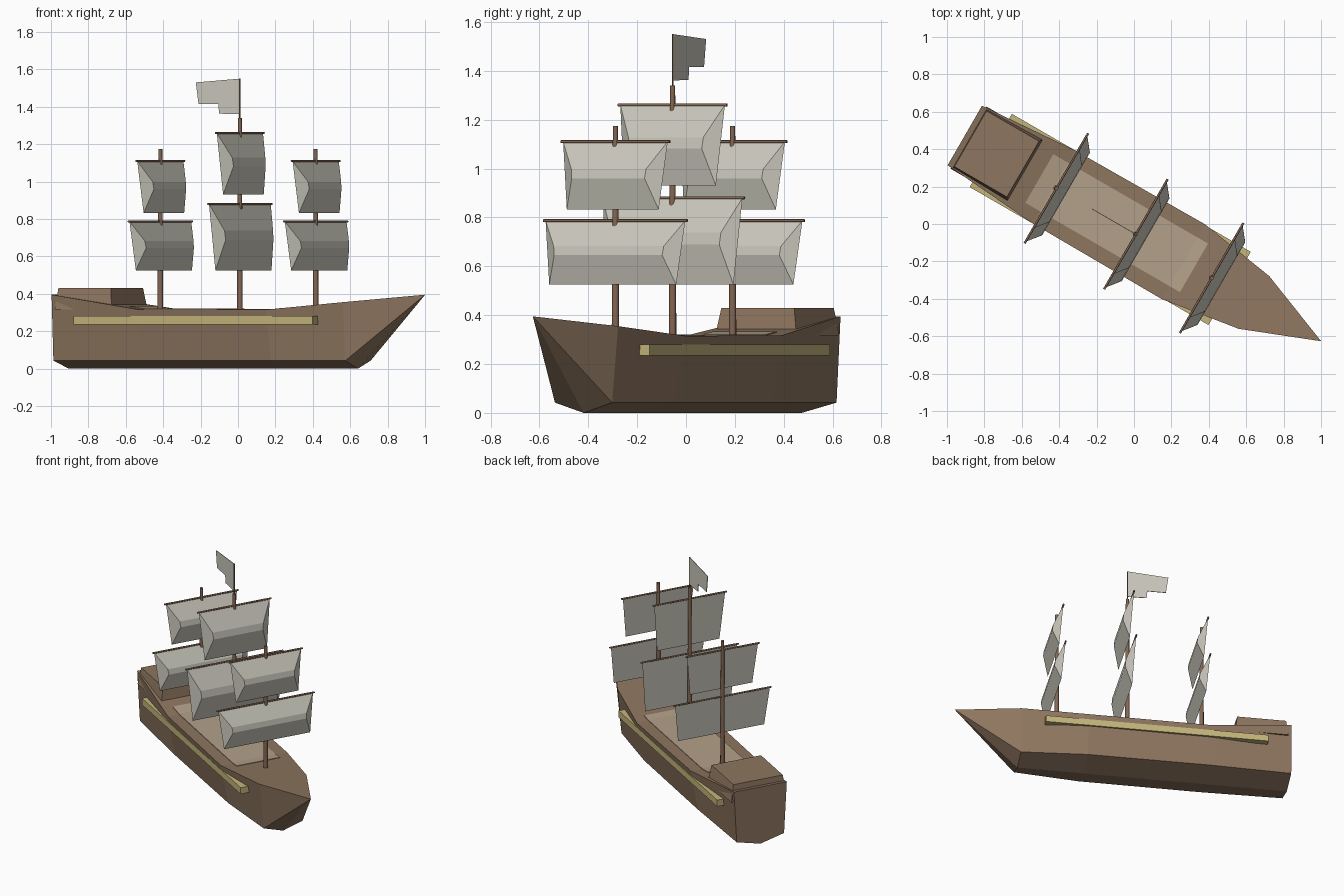
import bpy, bmesh, math
from mathutils import Matrix, Vector

if "Cube" in bpy.data.objects:
    bpy.data.objects.remove(bpy.data.objects["Cube"])

# Ship frame: u runs toward the bow, v to port; the whole ship is turned 30 degrees
SHIP = Matrix.Rotation(math.radians(-30), 4, 'Z') @ Matrix.Translation((0, -0.0425, 0))


def material(name, rgb):
    m = bpy.data.materials.new(name)
    m.diffuse_color = (*rgb, 1)
    m.use_nodes = True
    m.node_tree.nodes["Principled BSDF"].inputs["Base Color"].default_value = m.diffuse_color
    return m


HULL = material("hull_brown", (0.27, 0.18, 0.115))
WOOD = material("mast_brown", (0.23, 0.135, 0.085))
DECK = material("deck_tan", (0.45, 0.355, 0.25))
GOLD = material("rail_gold", (0.55, 0.46, 0.20))
CLOTH = material("sail_cloth", (0.60, 0.585, 0.51))


def finish(name, bm, mat):
    bmesh.ops.recalc_face_normals(bm, faces=bm.faces)
    bmesh.ops.transform(bm, matrix=SHIP, verts=bm.verts)
    me = bpy.data.meshes.new(name)
    bm.to_mesh(me)
    bm.free()
    me.materials.append(mat)
    ob = bpy.data.objects.new(name, me)
    bpy.context.collection.objects.link(ob)
    return ob


def loft(name, rings, mat, closed_ring=True):
    """Skin between rings of equal point count and cap both ends."""
    bm = bmesh.new()
    rows = [[bm.verts.new(p) for p in r] for r in rings]
    n = len(rows[0])
    for a, b in zip(rows, rows[1:]):
        for i in range(n if closed_ring else n - 1):
            j = (i + 1) % n
            bm.faces.new((a[i], a[j], b[j], b[i]))
    if closed_ring:
        bm.faces.new(rows[0])
        bm.faces.new(rows[-1])
    bmesh.ops.remove_doubles(bm, verts=bm.verts, dist=1e-5)
    return finish(name, bm, mat)


def rod(name, a, b, r1, r2, mat, sides=8):
    a, b = Vector(a), Vector(b)
    bm = bmesh.new()
    rot = (b - a).to_track_quat('Z', 'Y').to_matrix().to_4x4()
    bmesh.ops.create_cone(bm, cap_ends=True, segments=sides, radius1=r1, radius2=r2,
                          depth=(b - a).length, matrix=Matrix.Translation((a + b) / 2) @ rot)
    ob = finish(name, bm, mat)
    bpy.context.view_layer.objects.active = ob
    ob.select_set(True)
    bpy.ops.object.shade_smooth_by_angle(angle=math.radians(50))
    ob.select_set(False)


# Hull: (u, deck half width, deck height, chine half width)
stations = [(-1.02, 0.184, 0.395, 0.165), (-0.47, 0.226, 0.317, 0.180),
            (0.33, 0.231, 0.315, 0.178), (0.765, 0.163, 0.355, 0.135)]
bm = bmesh.new()
rows = [[bm.verts.new(p) for p in ((u, w, z), (u, c, 0.042), (u, 0, 0), (u, -c, 0.042), (u, -w, z))]
        for u, w, z, c in stations]
for a, b in zip(rows, rows[1:]):
    for i in range(5):
        bm.faces.new((a[i], a[(i + 1) % 5], b[(i + 1) % 5], b[i]))
bm.faces.new(rows[0])
tip = bm.verts.new((1.18, 0, 0.395))
for i in range(5):
    bm.faces.new((rows[-1][i], rows[-1][(i + 1) % 5], tip))
finish("hull", bm, HULL)

# Deck planking laid just above the hull top
loft("deck_planking", [[(u, 0.15, z), (u, -0.15, z), (u, -0.15, z - 0.006), (u, 0.15, z - 0.006)]
                       for u, z in ((-0.56, 0.334), (-0.47, 0.321), (0.33, 0.319), (0.395, 0.325))], DECK)

# Stern cabin with sloping walls
loft("stern_cabin", [[(u0, -w, z), (u1, -w, z), (u1, w, z), (u0, w, z)]
                     for u0, u1, w, z in ((-0.997, -0.645, 0.192, 0.315), (-0.985, -0.661, 0.172, 0.43))], HULL)

# Side rails
for side, s in (("port", 1), ("starboard", -1)):
    loft(side + "_rail", [[(u, s * 0.167, 0.235), (u, s * 0.226, 0.235), (u, s * 0.226, 0.28),
                           (u, s * 0.167, 0.28)] for u in (-0.86, 0.615)], GOLD)


def sail(name, u, top, bottom, half):
    """Flat-backed sail with a hipped belly toward the bow, hung from a yard."""
    h = top - bottom
    bm = bmesh.new()
    P = lambda du, v, z: bm.verts.new((u + du, v, z))
    w, wb, wr = half - 0.01, half - 0.04, half - 0.085
    shape = [(0.0, w, top), (0.055, wr + 0.005, top - 0.40 * h),
             (0.060, wr, top - 0.54 * h), (0.022, wb, bottom)]
    left = [P(d, -v, z) for d, v, z in shape]
    right = [P(d, v, z) for d, v, z in shape]
    for i in range(3):
        bm.faces.new((left[i], right[i], right[i + 1], left[i + 1]))
    bm.faces.new(left)
    bm.faces.new(right)
    bm.faces.new((left[0], right[0], right[3], left[3]))
    finish(name + "_sail", bm, CLOTH)
    rod(name + "_yard", (u, -half, top), (u, half, top), 0.006, 0.006, WOOD)


# Masts, each with a lower and an upper sail
for name, u, height, low, high in (("mizzen", -0.455, 1.175, (0.787, 0.525), (1.11, 0.832)),
                                   ("main", 0.036, 1.34, (0.88, 0.525), (1.26, 0.93)),
                                   ("fore", 0.504, 1.175, (0.787, 0.525), (1.11, 0.832))):
    rod(name + "_mast", (u, 0, 0.29), (u, 0, height), 0.016, 0.011, WOOD)
    sail(name + "_lower", u, *low, 0.34)
    sail(name + "_upper", u, *high, 0.257)

# Flag and its pole, streaming aft
rod("flag_pole", (0.036, 0, 1.32), (0.036, 0, 1.55), 0.004, 0.004, WOOD, 6)
outline = [(0, 1.55), (-0.271, 1.53), (-0.254, 1.415), (-0.132, 1.415), (-0.127, 1.363), (0, 1.36)]
loft("flag", [[(0.036 + d, v, z) for d, z in outline] for v in (-0.002, 0.002)], CLOTH)
